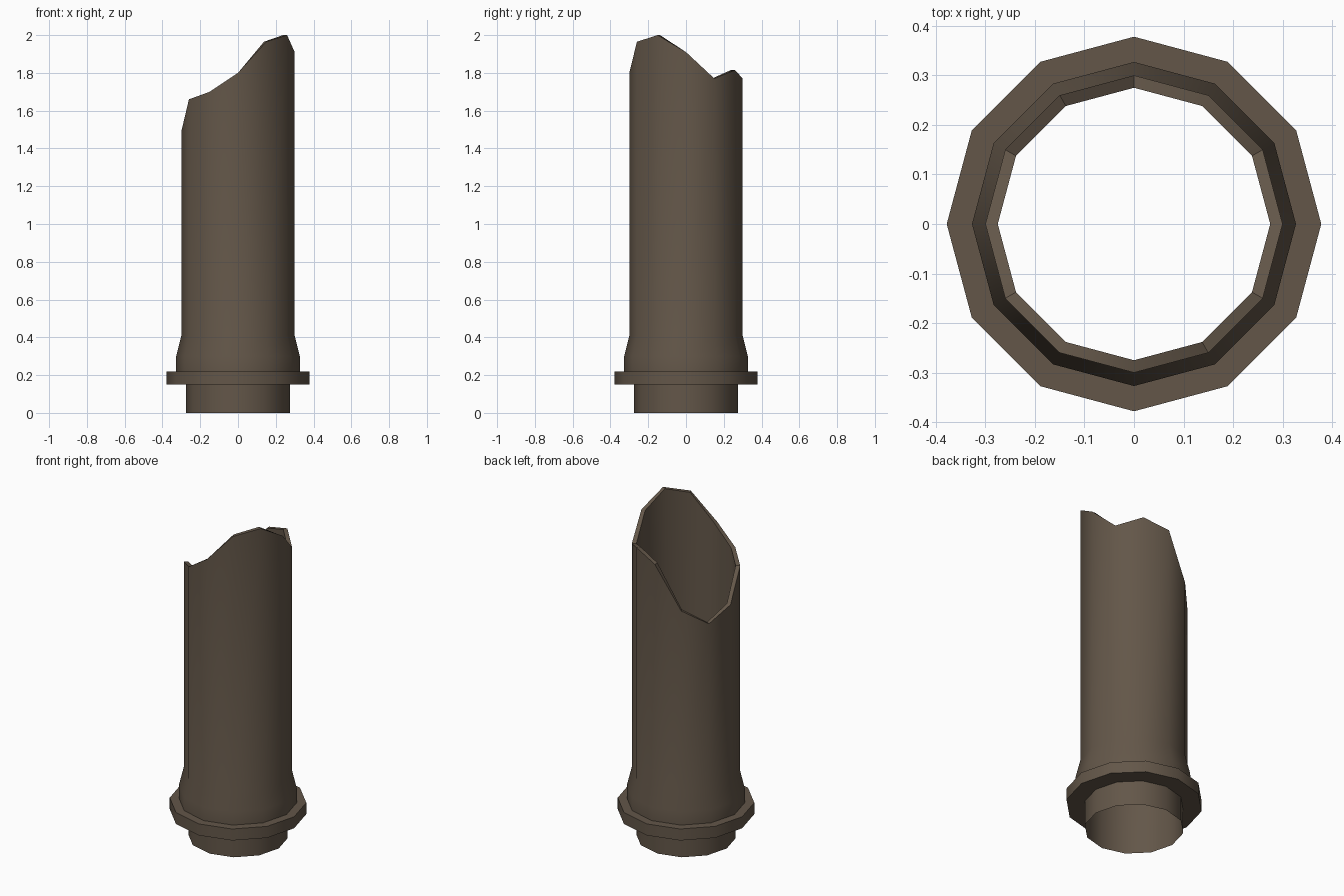
import bpy, bmesh, math

if "Cube" in bpy.data.objects:
    bpy.data.objects.remove(bpy.data.objects["Cube"])

SIDES = 12
# broken rim height at each corner, every 30 degrees from +x
RIM = [1.91, 1.77, 1.815, 1.77, 1.51, 1.42, 1.49, 1.66, 1.70, 1.80, 1.965, 2.0]

brown = bpy.data.materials.new("dark brown clay")
brown.diffuse_color = (0.125, 0.094, 0.066, 1)
brown.use_nodes = True
brown.node_tree.nodes["Principled BSDF"].inputs["Base Color"].default_value = brown.diffuse_color


def lathe(name, profile, closed=False):
    """Spin (radius, z) points around z; z=None means the broken rim height."""
    bm = bmesh.new()
    rings = []
    for r, z in profile:
        ring = []
        for k in range(SIDES):
            a = 2 * math.pi * k / SIDES
            ring.append(bm.verts.new((r * math.cos(a), r * math.sin(a), RIM[k] if z is None else z)))
        rings.append(ring)
    pairs = list(zip(rings, rings[1:]))
    if closed:
        pairs.append((rings[-1], rings[0]))
    for lo, hi in pairs:
        for k in range(SIDES):
            n = (k + 1) % SIDES
            bm.faces.new((lo[k], lo[n], hi[n], hi[k]))
    mesh = bpy.data.meshes.new(name)
    bm.to_mesh(mesh)
    bm.free()
    mesh.materials.append(brown)
    ob = bpy.data.objects.new(name, mesh)
    bpy.context.collection.objects.link(ob)
    bpy.ops.object.select_all(action='DESELECT')
    ob.select_set(True)
    bpy.context.view_layer.objects.active = ob
    bpy.ops.object.shade_smooth_by_angle(angle=math.radians(35))
    return ob


# flange, tapered neck, shaft, broken rim and inner wall
lathe("broken_pipe", [(0.275, 0.15), (0.378, 0.15), (0.378, 0.22), (0.327, 0.22),
                      (0.327, 0.30), (0.30, 0.41), (0.30, None), (0.275, None)], closed=True)

# thin open stub below the flange
lathe("connector_stub", [(0.275, 0.0), (0.275, 0.15)])
